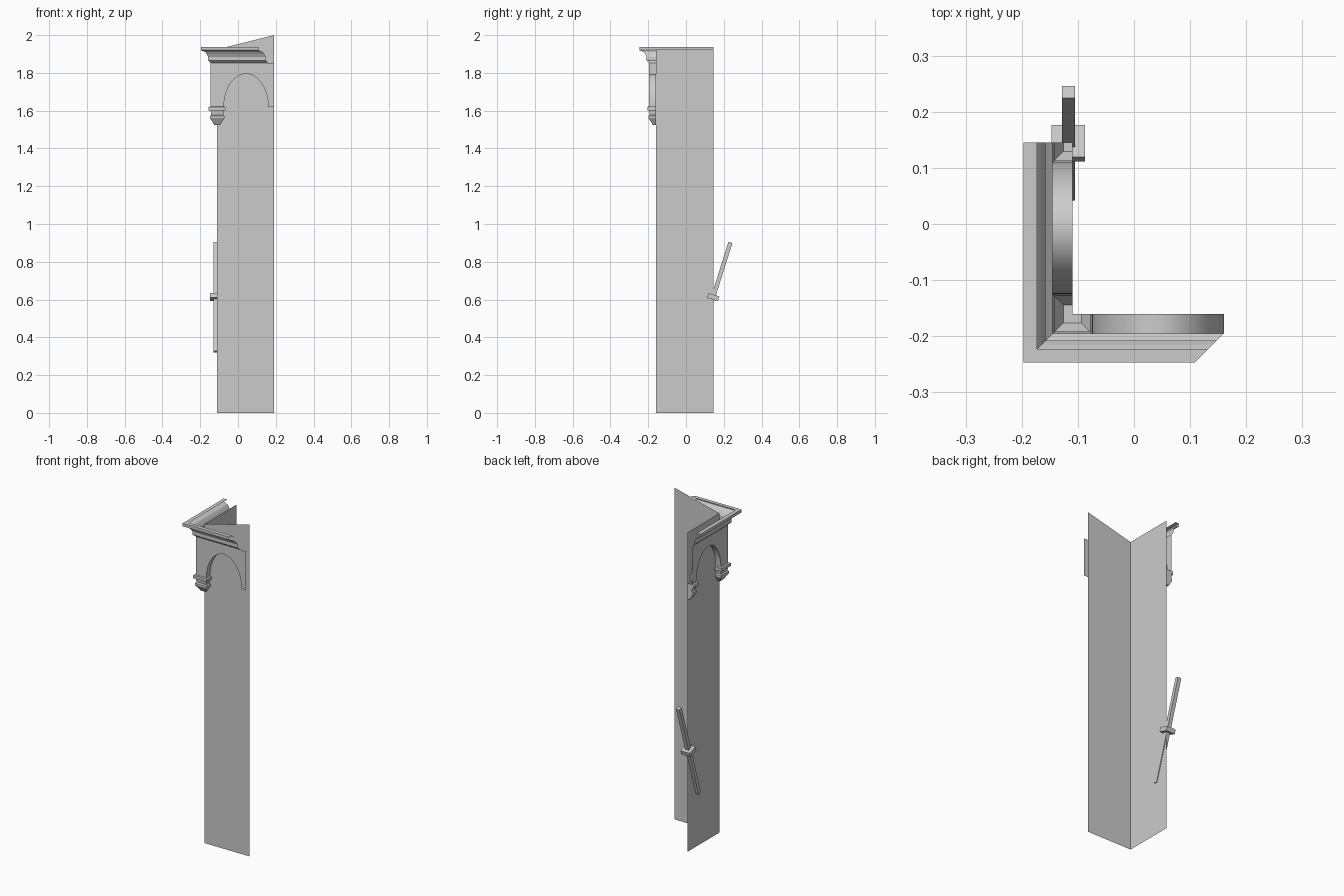
import bpy, math
from mathutils import Matrix

cube = bpy.data.objects.get("Cube")
if cube:
    bpy.data.objects.remove(cube, do_unlink=True)

stone = bpy.data.materials.new("grey_stone")
stone.use_nodes = True
GREY = (0.6, 0.6, 0.6, 1)
stone.diffuse_color = GREY
stone.node_tree.nodes["Principled BSDF"].inputs["Base Color"].default_value = GREY

# wall corner, wall ends and relief depth
CX, CY, END_X, END_Y, D = -0.11, -0.16, 0.19, 0.145, 0.035
SPRING, APEX, PANEL_TOP, WALL_TOP = 1.62, 1.795, 1.853, 1.925


def add(name, verts, faces):
    mesh = bpy.data.meshes.new(name)
    mesh.from_pydata(verts, [], faces)
    mesh.materials.append(stone)
    obj = bpy.data.objects.new(name, mesh)
    bpy.context.collection.objects.link(obj)
    return obj


def loft(name, rings, cap=False):
    """Skin open rings that all have the same number of points."""
    n = len(rings[0])
    verts = [p for ring in rings for p in ring]
    faces = [(r * n + i, r * n + i + 1, (r + 1) * n + i + 1, (r + 1) * n + i)
             for r in range(len(rings) - 1) for i in range(n - 1)]
    if cap:
        faces.append(tuple(range(len(verts) - n, len(verts))))
    return add(name, verts, faces)


def arch_panel(name, start, end, left, right, place):
    """Thin panel with an arched opening and a soffit back to the wall."""
    mid, half, steps = (left + right) / 2, (right - left) / 2, 24
    curve = []
    for i in range(steps + 1):
        a = math.pi * i / steps
        curve.append((mid - half * math.cos(a),
                      SPRING + (APEX - SPRING) * math.sin(a)))
    lower = [(start, SPRING)] + curve + [(end, SPRING)]
    loft(name + "_face", [[place(u, D, z) for u, z in lower],
                          [place(u, D, PANEL_TOP) for u, z in lower]])
    soffit = loft(name + "_soffit", [[place(u, d, z) for u, z in curve]
                                     for d in (D, 0)])
    for poly in soffit.data.polygons:
        poly.use_smooth = True


# two thin walls meeting at a corner, the front one with a raked top
add("front_wall", [(CX, CY, 0), (END_X, CY, 0), (END_X, CY, 2), (CX, CY, WALL_TOP)],
    [(0, 1, 2, 3)])
add("side_wall", [(CX, END_Y, 0), (CX, CY, 0), (CX, CY, WALL_TOP), (CX, END_Y, WALL_TOP)],
    [(0, 1, 2, 3)])

# arched panels
arch_panel("front_arch", CX - D, END_X, CX + D, 0.16,
           lambda u, d, z: (u, CY - d, z))
arch_panel("side_arch", CY - D, END_Y, CY + D, END_Y - D,
           lambda u, d, z: (CX - d, u, z))

# stepped cornice, as (projection, height), mitred at its free front end
cornice = [(0, PANEL_TOP), (0.013, 1.865), (0.013, 1.885), (0.021, 1.9),
           (0.028, 1.91), (0.052, 1.92), (0.052, 1.938), (0.028, 1.938)]
loft("cornice", [[(0.16 - o, CY - D - o, z), (CX - D - o, CY - D - o, z),
                  (CX - D - o, END_Y, z)] for o, z in cornice])

# corbels, as (half width, height), wrapped round the corner and the wall end
corbel = [(0.035, 1.622), (0.045, 1.62), (0.045, 1.602), (0.035, 1.6),
          (0.032, 1.578), (0.038, 1.572), (0.038, 1.56), (0.016, 1.525)]
loft("corner_corbel", [[(CX + h, CY, z), (CX + h, CY - h, z), (CX - h, CY - h, z),
                        (CX - h, CY + h, z), (CX, CY + h, z), (CX, CY, z)]
                       for h, z in corbel], cap=True)
loft("end_corbel", [[(CX, END_Y - h, z), (CX - h, END_Y - h, z),
                     (CX - h, END_Y, z), (CX, END_Y, z)]
                    for h, z in corbel], cap=True)


# tilted lever and its collar
def tilted_box(name, size):
    s = [v / 2 for v in size]
    verts = [(x, y, z) for x in (-s[0], s[0]) for y in (-s[1], s[1]) for z in (-s[2], s[2])]
    faces = [(0, 1, 3, 2), (4, 6, 7, 5), (0, 4, 5, 1),
             (2, 3, 7, 6), (0, 2, 6, 4), (1, 5, 7, 3)]
    obj = add(name, verts, faces)
    obj.data.transform(Matrix.Translation((-0.117, 0.144, 0.613))
                       @ Matrix.Rotation(math.radians(-17.5), 4, "X"))


tilted_box("lever_bar", (0.023, 0.022, 0.607))
tilted_box("lever_collar", (0.06, 0.06, 0.026))
